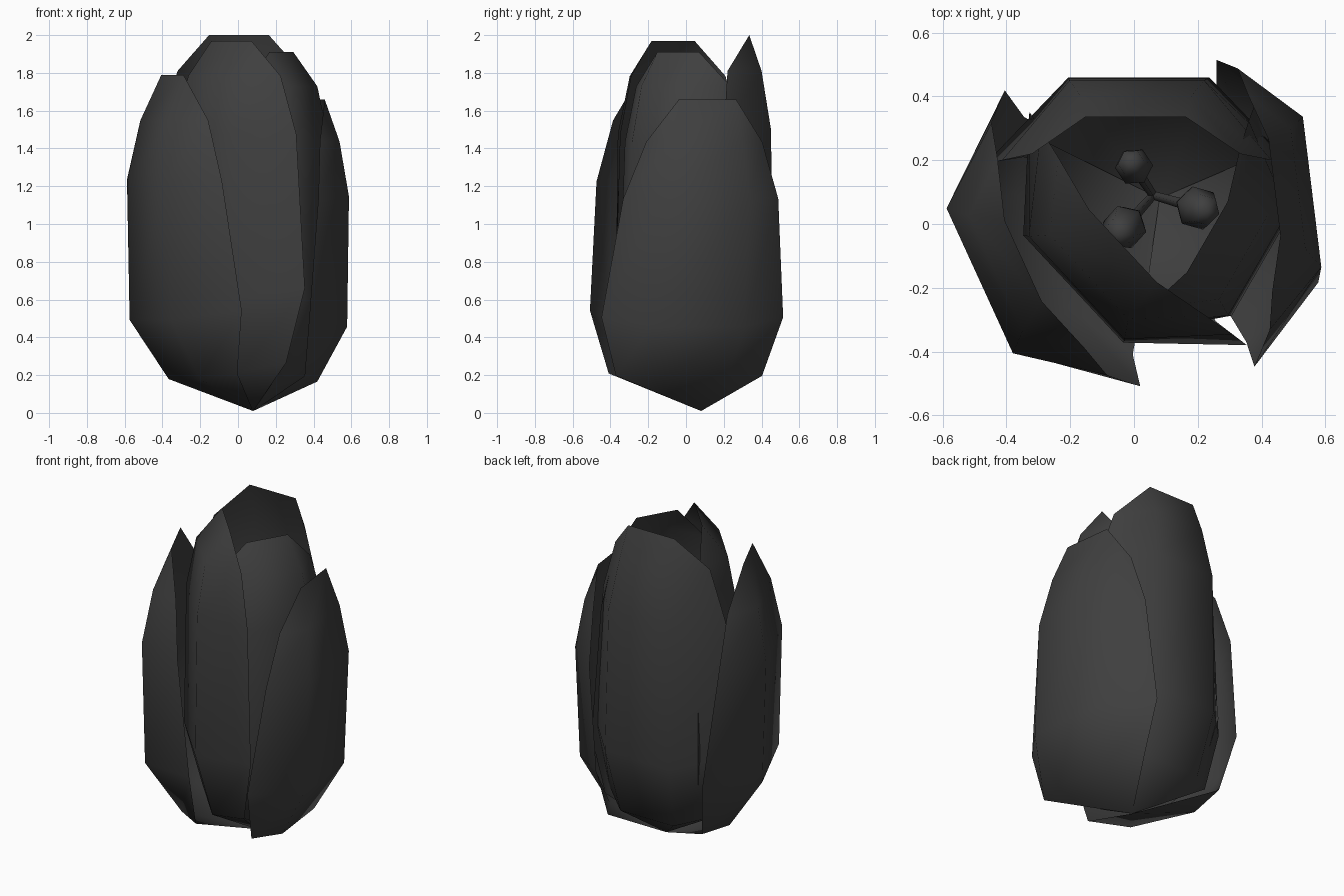
import bpy, bmesh, math
from mathutils import Vector

if "Cube" in bpy.data.objects:
    bpy.data.objects.remove(bpy.data.objects["Cube"], do_unlink=True)

BASE = Vector((0.08, 0.08, 0.01))


def make_material(name, rgb):
    mat = bpy.data.materials.new(name)
    mat.use_nodes = True
    mat.diffuse_color = (*rgb, 1)
    mat.node_tree.nodes["Principled BSDF"].inputs["Base Color"].default_value = (*rgb, 1)
    return mat


charcoal = make_material("charcoal", (0.05, 0.05, 0.05))


def finish(bm, name, angle):
    mesh = bpy.data.meshes.new(name)
    bm.to_mesh(mesh)
    bm.free()
    mesh.materials.append(charcoal)
    obj = bpy.data.objects.new(name, mesh)
    bpy.context.collection.objects.link(obj)
    bpy.ops.object.select_all(action="DESELECT")
    obj.select_set(True)
    bpy.context.view_layer.objects.active = obj
    bpy.ops.object.shade_smooth_by_angle(angle=math.radians(angle))


# Petal rows: height, edge lift, middle half width, middle reach, edge half width, edge reach
OUTER = [(0.10, 0.03, 0.20, 0.40, 0.41, 0.28),
         (0.275, 0.05, 0.26, 0.60, 0.51, 0.30),
         (0.69, -0.01, 0.25, 0.62, 0.435, 0.38),
         (0.865, 0.0, 0.20, 0.565, 0.325, 0.41)]
INNER = [(0.11, 0.05, 0.19, 0.28, 0.38, 0.13),
         (0.31, 0.05, 0.23, 0.38, 0.50, 0.11),
         (0.75, 0.0, 0.22, 0.37, 0.44, 0.12),
         (0.905, 0.0, 0.18, 0.32, 0.34, 0.14)]


def petal(name, rows, tip, angle, height, reach=1.0, width=1.0, shift_low=0.0, shift_top=0.0):
    """Cupped petal, four points wide, running from a point at the base to a blunt tip."""
    a = math.radians(angle)
    out = Vector((math.cos(a), math.sin(a), 0))
    side = Vector((-math.sin(a), math.cos(a), 0))
    bm = bmesh.new()

    def vert(h, w, n, lift=0.0):
        s = shift_low + (shift_top - shift_low) * h
        p = BASE + out * (n * reach) + side * (w * width + s)
        p.z = h * height + lift
        return bm.verts.new(p)

    root = bm.verts.new(BASE)
    previous = None
    for h, lift, wm, nm, we, ne in rows:
        row = [vert(h, -we, ne, lift), vert(h, -wm, nm), vert(h, wm, nm), vert(h, we, ne, lift)]
        for i in range(3):
            if previous:
                bm.faces.new((previous[i], previous[i + 1], row[i + 1], row[i]))
            else:
                bm.faces.new((root, row[i + 1], row[i]))
        previous = row
    left, right = vert(1, -tip[0], tip[1]), vert(1, tip[0], tip[1])
    bm.faces.new((previous[0], previous[1], left))
    bm.faces.new((previous[1], previous[2], right, left))
    bm.faces.new((previous[2], previous[3], right))
    finish(bm, name, 60)


# Outer petals
petal("outer_petal_right", OUTER, (0.14, 0.47), 204.6, 1.79)
petal("outer_petal_left", OUTER, (0.16, 0.47), 7, 1.66, 0.77, 0.95, -0.10, -0.01)

# Inner petals
petal("inner_petal_back", INNER, (0.165, 0.255), 90, 2.0, 1.0, 0.96, 0.06, 0.075)
petal("inner_petal_right", INNER, (0.155, 0.18), 223, 1.97, 1.03, 1.0, 0.02, 0.03)
petal("inner_petal_left", INNER, (0.15, 0.19), -30, 1.91, 1.0, 0.85, 0.0, -0.03)


# Stamens: thin stalk with a faceted head
def stamen(name, x, y, z, radius):
    foot, head = BASE + Vector((-0.02, 0.01, 0.04)), Vector((x, y, z))
    axis = head - foot
    turn = axis.to_track_quat("Z", "Y").to_matrix().to_4x4()
    bm = bmesh.new()
    stalk = bmesh.ops.create_cone(bm, cap_ends=True, segments=6, radius1=0.015, radius2=0.02,
                                  depth=axis.length)["verts"]
    bmesh.ops.transform(bm, matrix=turn, verts=stalk)
    bmesh.ops.translate(bm, vec=(foot + head) / 2, verts=stalk)
    tip = bmesh.ops.create_uvsphere(bm, u_segments=6, v_segments=4, radius=radius)["verts"]
    bmesh.ops.scale(bm, vec=(1, 1, 2), verts=tip)
    bmesh.ops.transform(bm, matrix=turn, verts=tip)
    bmesh.ops.translate(bm, vec=head, verts=tip)
    finish(bm, name, 60)


stamen("stamen_back", 0.0, 0.18, 0.65, 0.06)
stamen("stamen_right", -0.03, -0.01, 0.65, 0.07)
stamen("stamen_left", 0.2, 0.05, 0.7, 0.07)
